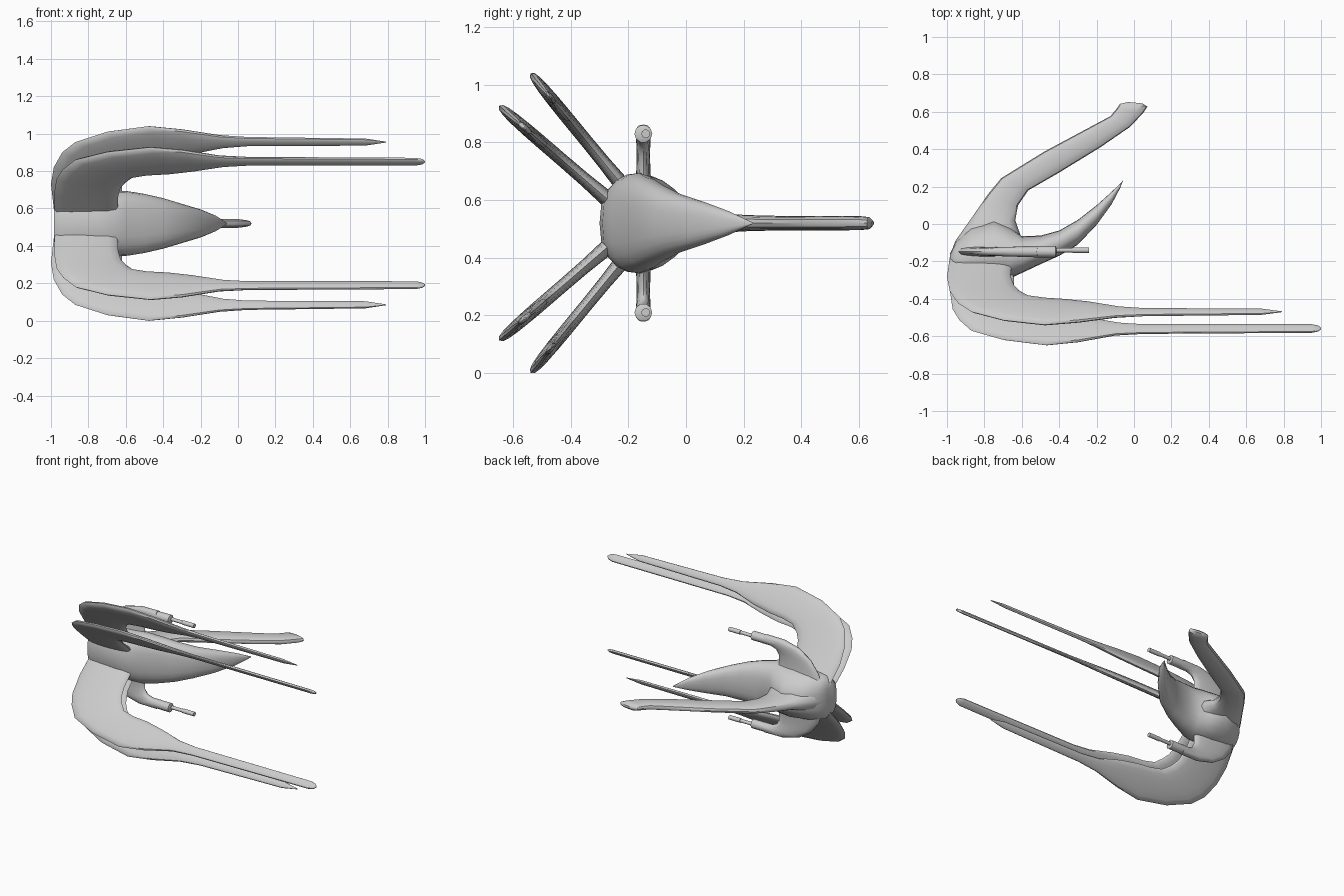
import bpy, bmesh, math
from mathutils import Vector

CZ = 0.52  # height of the horizontal symmetry plane


def sgnpow(v, p):
    return math.copysign(abs(v) ** p, v)


def loft(name, rings, mirror=False, angle=40):
    """Skin a list of point rings; z is measured from the symmetry plane."""
    bm = bmesh.new()
    vs = [[bm.verts.new(p) for p in r] for r in rings]
    n = len(vs[0])
    for a, b in zip(vs, vs[1:]):
        for i in range(n):
            j = (i + 1) % n
            bm.faces.new((a[i], a[j], b[j], b[i]))
    bm.faces.new(vs[0])
    bm.faces.new(vs[-1])
    bmesh.ops.recalc_face_normals(bm, faces=bm.faces)
    me = bpy.data.meshes.new(name)
    bm.to_mesh(me)
    bm.free()
    ob = bpy.data.objects.new(name, me)
    bpy.context.collection.objects.link(ob)
    ob.location.z = CZ
    if mirror:
        m = ob.modifiers.new("mirror", 'MIRROR')
        m.use_axis = (False, False, True)
    bpy.ops.object.select_all(action='DESELECT')
    ob.select_set(True)
    bpy.context.view_layer.objects.active = ob
    bpy.ops.object.shade_smooth_by_angle(angle=math.radians(angle))
    return ob


def blade(name, stations, place, normal, mirror=False, n=16):
    """Flat curved blade: stations are (outer u, v, inner u, v, thickness)."""
    rings = []
    for ou, ov, iu, iv, t in stations:
        o, i = place(ou, ov), place(iu, iv)
        mid, half = (o + i) / 2, (o - i) / 2
        ring = []
        for k in range(n):
            a = 2 * math.pi * k / n
            ring.append(mid + half * math.cos(a)
                        + normal * (t / 2 * sgnpow(math.sin(a), 0.7)))
        rings.append(ring)
    return loft(name, rings, mirror)


def tube(name, y, z, profile, sides=10):
    """Round part along x from (x, radius) pairs."""
    rings = [[Vector((x, y + r * math.cos(2 * math.pi * k / sides),
                      z - CZ + r * math.sin(2 * math.pi * k / sides)))
              for k in range(sides)] for x, r in profile]
    return loft(name, rings, True)


# central hull: hub that sweeps forward into a curved beak
# x, y min, y max, half height, skew of the bulge towards -y
hull = [
    (-0.985, -0.265, -0.16, 0.11, 0.0), (-0.95, -0.285, -0.09, 0.15, 0.15),
    (-0.87, -0.295, -0.02, 0.165, 0.3), (-0.75, -0.30, 0.02, 0.172, 0.35),
    (-0.66, -0.29, -0.02, 0.175, 0.25), (-0.60, -0.262, -0.065, 0.174, 0.1),
    (-0.50, -0.215, -0.062, 0.158, 0.0), (-0.40, -0.17, -0.035, 0.135, 0.0),
    (-0.30, -0.11, 0.022, 0.105, 0.0), (-0.20, -0.005, 0.10, 0.075, 0.0),
    (-0.12, 0.105, 0.172, 0.042, 0.0), (-0.075, 0.19, 0.215, 0.014, 0.0),
    (-0.06, 0.228, 0.232, 0.003, 0.0),
]
rings = []
for x, y0, y1, h, skew in hull:
    ring = []
    for k in range(20):
        a = 2 * math.pi * k / 20
        c, s = math.cos(a), sgnpow(math.sin(a), 0.75)
        ring.append(Vector((x, (y0 + y1) / 2 + (y1 - y0) / 2 * sgnpow(c, 0.85),
                            h * s * (1 - skew * max(c, -0.3 * 0)))))
    rings.append(ring)
loft("hull", rings)

# inner pair of long wings (upper and lower)
wing_a = [
    (-0.985, 0.60, -0.65, 0.60, 0.06), (-1.0, 0.73, -0.66, 0.725, 0.047),
    (-0.985, 0.82, -0.64, 0.785, 0.045), (-0.94, 0.90, -0.61, 0.82, 0.045),
    (-0.87, 0.955, -0.555, 0.855, 0.045), (-0.70, 1.01, -0.47, 0.868, 0.044),
    (-0.48, 1.04, -0.37, 0.875, 0.042), (-0.30, 1.022, -0.24, 0.892, 0.038),
    (-0.10, 0.99, -0.08, 0.925, 0.03), (0.05, 0.98, 0.05, 0.935, 0.024),
    (0.68, 0.972, 0.68, 0.938, 0.02), (0.79, 0.957, 0.79, 0.953, 0.004),
]
blade("inner_wings", wing_a,
      lambda x, z: Vector((x, -0.26 - (z - 0.70) * 0.82, z - CZ)),
      Vector((0, 1, 0.82)).normalized(), True)

# outer pair of longer wings
wing_b = [
    (-0.98, 0.57, -0.645, 0.57, 0.06), (-0.985, 0.67, -0.64, 0.67, 0.047),
    (-0.97, 0.76, -0.625, 0.715, 0.045), (-0.935, 0.81, -0.60, 0.74, 0.045),
    (-0.87, 0.86, -0.56, 0.768, 0.045), (-0.70, 0.902, -0.48, 0.78, 0.044),
    (-0.47, 0.927, -0.37, 0.785, 0.042), (-0.30, 0.912, -0.24, 0.80, 0.038),
    (-0.10, 0.88, -0.08, 0.825, 0.03), (0.05, 0.873, 0.05, 0.832, 0.024),
    (0.95, 0.868, 0.95, 0.832, 0.022), (0.985, 0.862, 0.985, 0.838, 0.018),
    (1.0, 0.853, 1.0, 0.847, 0.006),
]
blade("outer_wings", wing_b,
      lambda x, z: Vector((x, -0.35 - (z - 0.67) * 1.16, z - CZ)),
      Vector((0, 1, 1.16)).normalized(), True)

# single swept arm at the rear
arm = [
    (-0.985, -0.17, -0.61, -0.17, 0.22), (-0.955, -0.09, -0.60, -0.08, 0.17),
    (-0.87, 0.03, -0.635, 0.02, 0.09), (-0.78, 0.16, -0.62, 0.10, 0.066),
    (-0.71, 0.245, -0.565, 0.18, 0.056), (-0.48, 0.387, -0.40, 0.275, 0.05),
    (-0.25, 0.51, -0.18, 0.41, 0.05), (-0.125, 0.577, -0.02, 0.52, 0.05),
    (-0.09, 0.62, 0.05, 0.595, 0.048), (-0.075, 0.642, 0.072, 0.628, 0.042),
    (-0.03, 0.652, 0.045, 0.645, 0.015),
]
blade("rear_arm", arm, lambda x, y: Vector((x, y, 0)), Vector((0, 0, 1)))

# gun pylons, pods and barrels
pylon = [
    (-0.95, 0.62, -0.60, 0.62, 0.07), (-0.93, 0.69, -0.62, 0.69, 0.05),
    (-0.87, 0.77, -0.62, 0.75, 0.046), (-0.78, 0.83, -0.60, 0.785, 0.05),
    (-0.66, 0.86, -0.56, 0.80, 0.055), (-0.52, 0.862, -0.50, 0.80, 0.055),
]
blade("gun_pylons", pylon, lambda x, z: Vector((x, -0.148, z - CZ)),
      Vector((0, 1, 0)), True)
tube("gun_pods", -0.148, 0.83,
     [(-0.66, 0.02), (-0.60, 0.029), (-0.44, 0.031), (-0.42, 0.031), (-0.415, 0.02)])
tube("gun_barrels", -0.14, 0.83,
     [(-0.44, 0.012), (-0.33, 0.012), (-0.328, 0.015), (-0.24, 0.015)])
